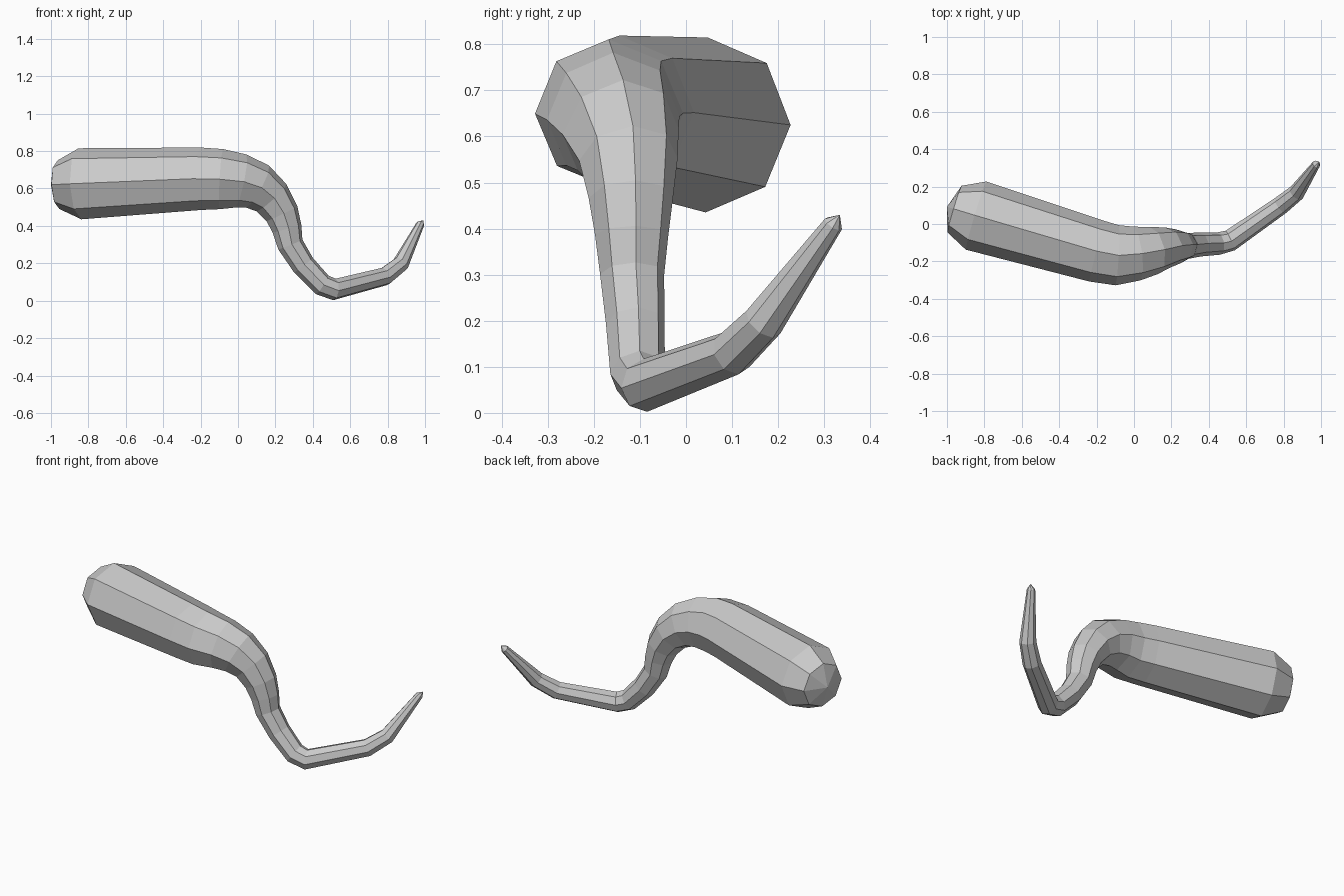
import bpy, bmesh, math
from mathutils import Vector

cube = bpy.data.objects.get("Cube")
if cube:
    bpy.data.objects.remove(cube)

SIDES = 8

# Centre line and radius, from the thick root to the thin tip
path = [
    (-0.96, 0.08, 0.62, 0.13), (-0.845, 0.045, 0.625, 0.19),
    (-0.2, -0.145, 0.652, 0.167), (-0.09, -0.167, 0.65, 0.161),
    (0.015, -0.158, 0.64, 0.145), (0.105, -0.142, 0.61, 0.128),
    (0.18, -0.125, 0.55, 0.108), (0.235, -0.12, 0.465, 0.092),
    (0.262, -0.118, 0.385, 0.08), (0.28, -0.117, 0.3, 0.07),
    (0.35, -0.11, 0.19, 0.064), (0.45, -0.105, 0.085, 0.06),
    (0.515, -0.088, 0.06, 0.058), (0.785, 0.1, 0.13, 0.05),
    (0.87, 0.168, 0.197, 0.045), (0.975, 0.32, 0.41, 0.022),
]
root_pole = Vector((-1, 0.092, 0.62))
tip_pole = Vector((0.99, 0.334, 0.43))

grey = bpy.data.materials.new("grey")
grey.use_nodes = True
colour = (0.6, 0.6, 0.6, 1)
grey.diffuse_color = colour
grey.node_tree.nodes["Principled BSDF"].inputs["Base Color"].default_value = colour


def tangents(points):
    """Direction at each point, halfway between its neighbouring segments."""
    steps = [(b - a).normalized() for a, b in zip(points, points[1:])]
    inner = [(a + b).normalized() for a, b in zip(steps, steps[1:])]
    return [steps[0]] + inner + [steps[-1]]


def cap(bm, ring, pole):
    """Close an open end with a shallow fan."""
    top = bm.verts.new(pole)
    for i in range(SIDES):
        bm.faces.new((ring[i], ring[(i + 1) % SIDES], top))


# Tapered tentacle, with rings turned along the path without twisting
bm = bmesh.new()
centres = [Vector(p[:3]) for p in path]
up = Vector((0, 0, 1))
rings = []
last = None
for centre, tangent, point in zip(centres, tangents(centres), path):
    if last:
        up = last.rotation_difference(tangent) @ up
    up = (up - tangent * up.dot(tangent)).normalized()
    side = tangent.cross(up)
    ring = []
    for i in range(SIDES):
        angle = math.tau * i / SIDES
        offset = up * math.cos(angle) + side * math.sin(angle)
        ring.append(bm.verts.new(centre + offset * point[3]))
    rings.append(ring)
    last = tangent

for a, b in zip(rings, rings[1:]):
    for i in range(SIDES):
        j = (i + 1) % SIDES
        bm.faces.new((a[i], a[j], b[j], b[i]))

cap(bm, rings[0], root_pole)
cap(bm, rings[-1], tip_pole)
bmesh.ops.recalc_face_normals(bm, faces=bm.faces)

mesh = bpy.data.meshes.new("tentacle")
bm.to_mesh(mesh)
bm.free()
mesh.materials.append(grey)
tentacle = bpy.data.objects.new("tentacle", mesh)
bpy.context.collection.objects.link(tentacle)
